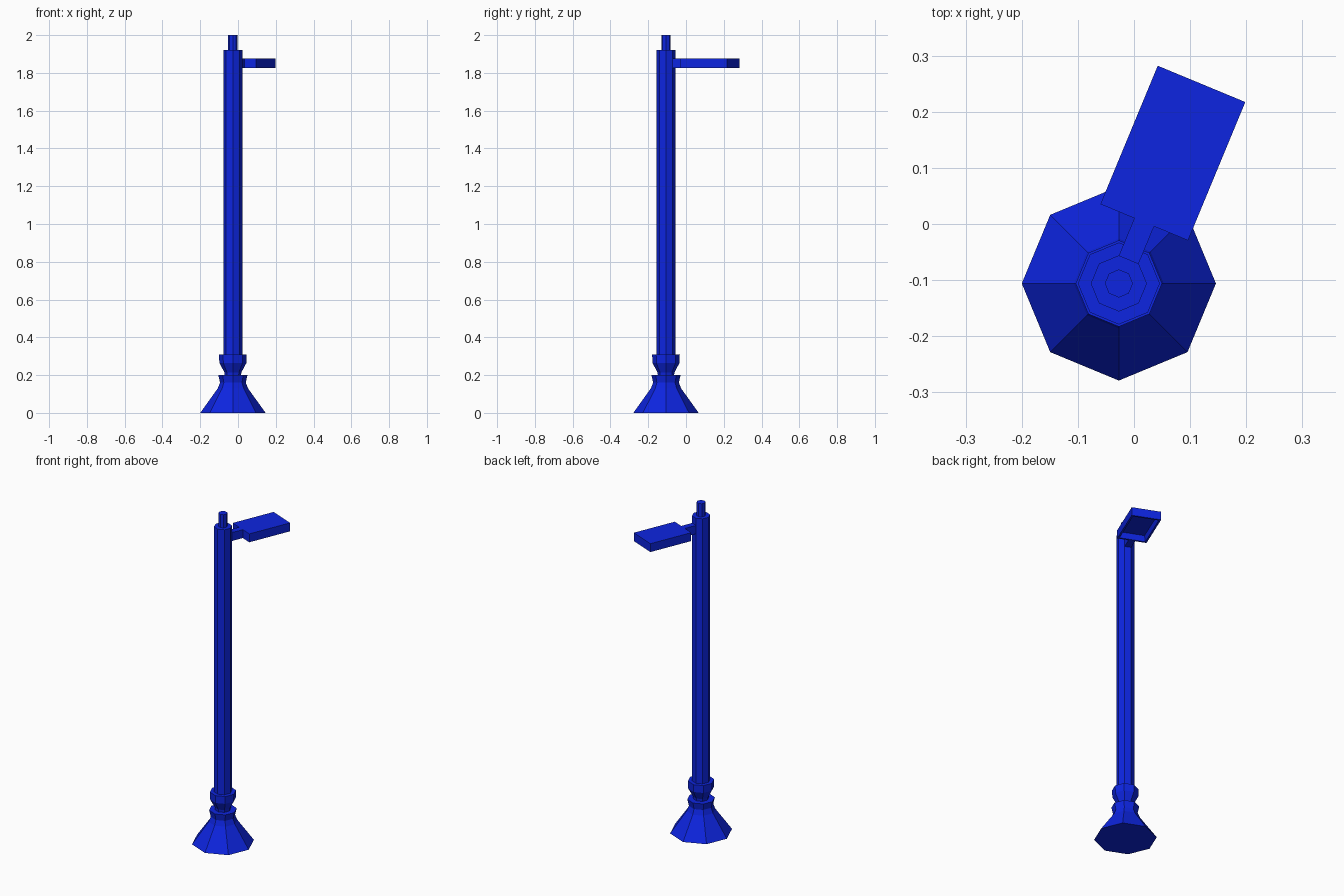
import bpy, bmesh, math
from mathutils import Matrix

cube = bpy.data.objects.get("Cube")
if cube:
    bpy.data.objects.remove(cube, do_unlink=True)

AXIS = (-0.027, -0.106, 0)      # centre line of the post
SIDES = 8

blue = bpy.data.materials.new("deep_blue")
blue.use_nodes = True
COLOUR = (0.004, 0.018, 0.75, 1)
blue.diffuse_color = COLOUR
blue.node_tree.nodes["Principled BSDF"].inputs["Base Color"].default_value = COLOUR


def finish(bm, name, angle=0):
    """Turn a bmesh into a flat-shaded object standing on the post axis."""
    bmesh.ops.recalc_face_normals(bm, faces=bm.faces)
    mesh = bpy.data.meshes.new(name)
    bm.to_mesh(mesh)
    bm.free()
    mesh.materials.append(blue)
    obj = bpy.data.objects.new(name, mesh)
    obj.matrix_world = Matrix.Translation(AXIS) @ Matrix.Rotation(angle, 4, "Z")
    bpy.context.collection.objects.link(obj)
    return obj


def turned(name, profile):
    """Closed octagonal solid from (radius, height) pairs."""
    bm = bmesh.new()
    rings = []
    for r, z in profile:
        rings.append([bm.verts.new((r * math.cos(math.tau * i / SIDES),
                                    r * math.sin(math.tau * i / SIDES), z))
                      for i in range(SIDES)])
    for low, high in zip(rings, rings[1:]):
        for i in range(SIDES):
            j = (i + 1) % SIDES
            bm.faces.new((low[i], low[j], high[j], high[i]))
    bm.faces.new(rings[0][::-1])
    bm.faces.new(rings[-1])
    return finish(bm, name)


def box(x0, x1, half_width, z0, z1):
    bm = bmesh.new()
    bmesh.ops.create_cube(bm, size=1)
    bmesh.ops.scale(bm, vec=(x1 - x0, 2 * half_width, z1 - z0), verts=bm.verts)
    bmesh.ops.translate(bm, vec=((x0 + x1) / 2, 0, (z0 + z1) / 2), verts=bm.verts)
    return bm


# Post
turned("flared_foot", [(0.173, 0), (0.08, 0.13), (0.068, 0.16), (0.077, 0.2)])
turned("collar", [(0.042, 0.19), (0.045, 0.215), (0.072, 0.265), (0.073, 0.31)])
turned("pole", [(0.05, 0.3), (0.05, 1.92)])
turned("finial", [(0.025, 1.915), (0.025, 2)])

# Lamp arm and head point out through one flat side of the pole
TURN = math.radians(67.5)
LOW, HIGH = 1.825, 1.876
finish(box(0.04, 0.119, 0.019, LOW, HIGH), "lamp_arm", TURN)

# Lamp head with a recess in its underside
head = box(0.118, 0.385, 0.0845, LOW, HIGH)
under = min(head.faces, key=lambda f: f.calc_center_median().z)
bmesh.ops.inset_individual(head, faces=[under], thickness=0.015)
bmesh.ops.inset_individual(head, faces=[under], thickness=0.008, depth=-0.035)
finish(head, "lamp_head", TURN)
